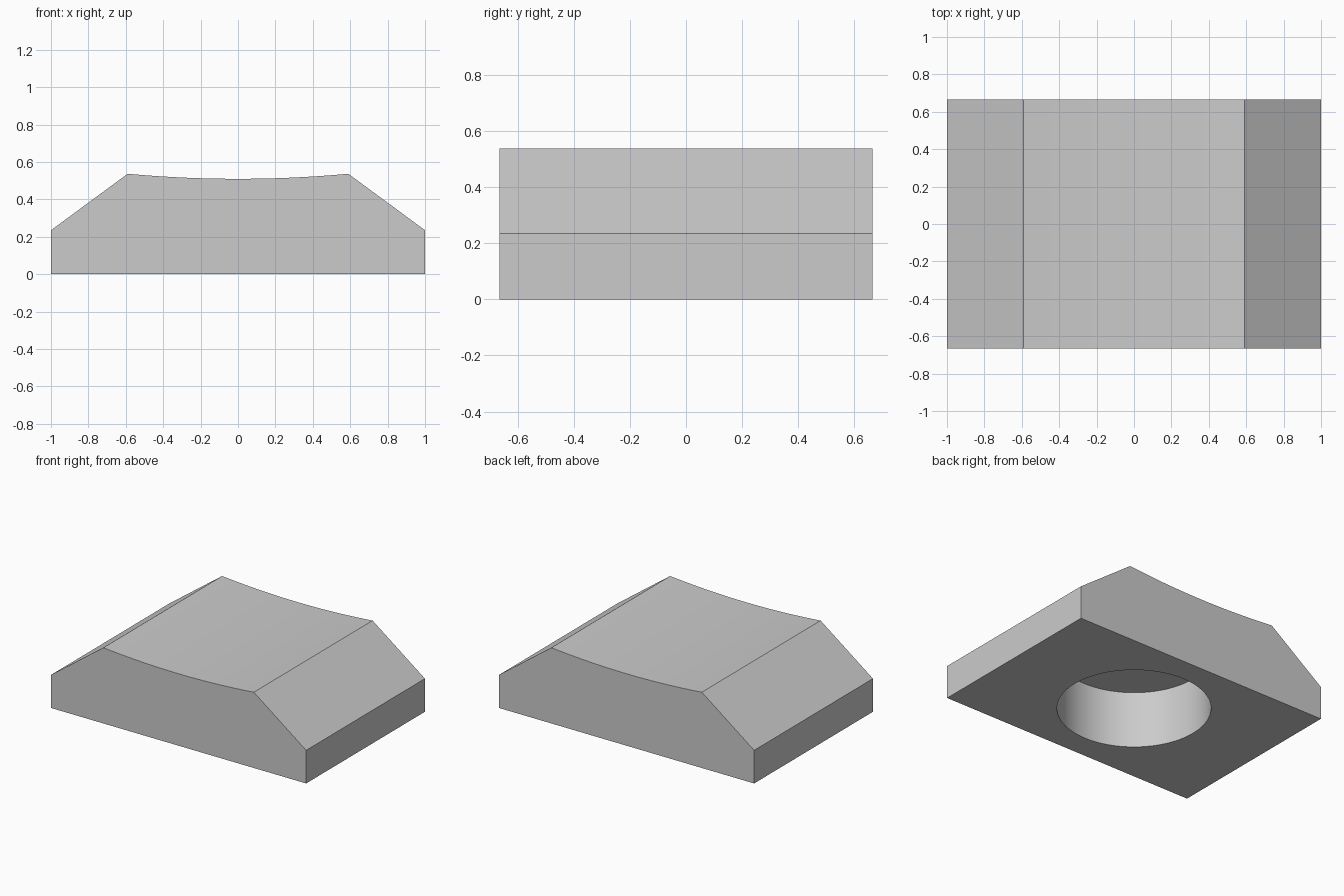
import bpy
import bmesh
import math

cube = bpy.data.objects.get("Cube")
if cube:
    bpy.data.objects.remove(cube, do_unlink=True)

HALF_X, HALF_Y = 1.0, 0.665
SIDE_Z, RIM_X, RIM_Z, DIP_Z = 0.235, 0.59, 0.537, 0.51
HOLE_RADIUS, HOLE_DEPTH = 0.492, 0.40
ARC_STEPS = 24

# Single grey material
grey = bpy.data.materials.new("light grey")
grey.use_nodes = True
colour = (0.6, 0.6, 0.6, 1.0)
grey.diffuse_color = colour
grey.node_tree.nodes["Principled BSDF"].inputs["Base Color"].default_value = colour

# Profile: flat base, short sides, sloped shoulders, shallow concave top
sag = RIM_Z - DIP_Z
radius = (RIM_X ** 2 + sag ** 2) / (2 * sag)
sweep = math.asin(RIM_X / radius)
profile = [(-HALF_X, 0), (HALF_X, 0), (HALF_X, SIDE_Z)]
for i in range(ARC_STEPS + 1):
    a = sweep * (1 - 2 * i / ARC_STEPS)
    profile.append((radius * math.sin(a), DIP_Z + radius * (1 - math.cos(a))))
profile.append((-HALF_X, SIDE_Z))

# Extrude the profile from front to back
bm = bmesh.new()
face = bm.faces.new([bm.verts.new((x, -HALF_Y, z)) for x, z in profile])
extruded = bmesh.ops.extrude_face_region(bm, geom=[face])
back = [g for g in extruded["geom"] if isinstance(g, bmesh.types.BMVert)]
bmesh.ops.translate(bm, verts=back, vec=(0, 2 * HALF_Y, 0))
bmesh.ops.recalc_face_normals(bm, faces=bm.faces)
mesh = bpy.data.meshes.new("block")
bm.to_mesh(mesh)
bm.free()
block = bpy.data.objects.new("block", mesh)
bpy.context.collection.objects.link(block)
mesh.materials.append(grey)

# Round blind hole in the underside
bpy.ops.mesh.primitive_cylinder_add(vertices=96, radius=HOLE_RADIUS,
                                    depth=2 * HOLE_DEPTH, location=(0, 0, 0))
cutter = bpy.context.object
cutter.name = "hole_cutter"
cutter.data.materials.append(grey)

bpy.ops.object.select_all(action="DESELECT")
block.select_set(True)
bpy.context.view_layer.objects.active = block
hole = block.modifiers.new("hole", "BOOLEAN")
hole.operation = "DIFFERENCE"
hole.solver = "EXACT"
hole.object = cutter
bpy.ops.object.modifier_apply(modifier=hole.name)
bpy.data.objects.remove(cutter, do_unlink=True)

# Smooth curved surfaces, crisp corners
bpy.ops.object.shade_smooth_by_angle(angle=math.radians(20))
